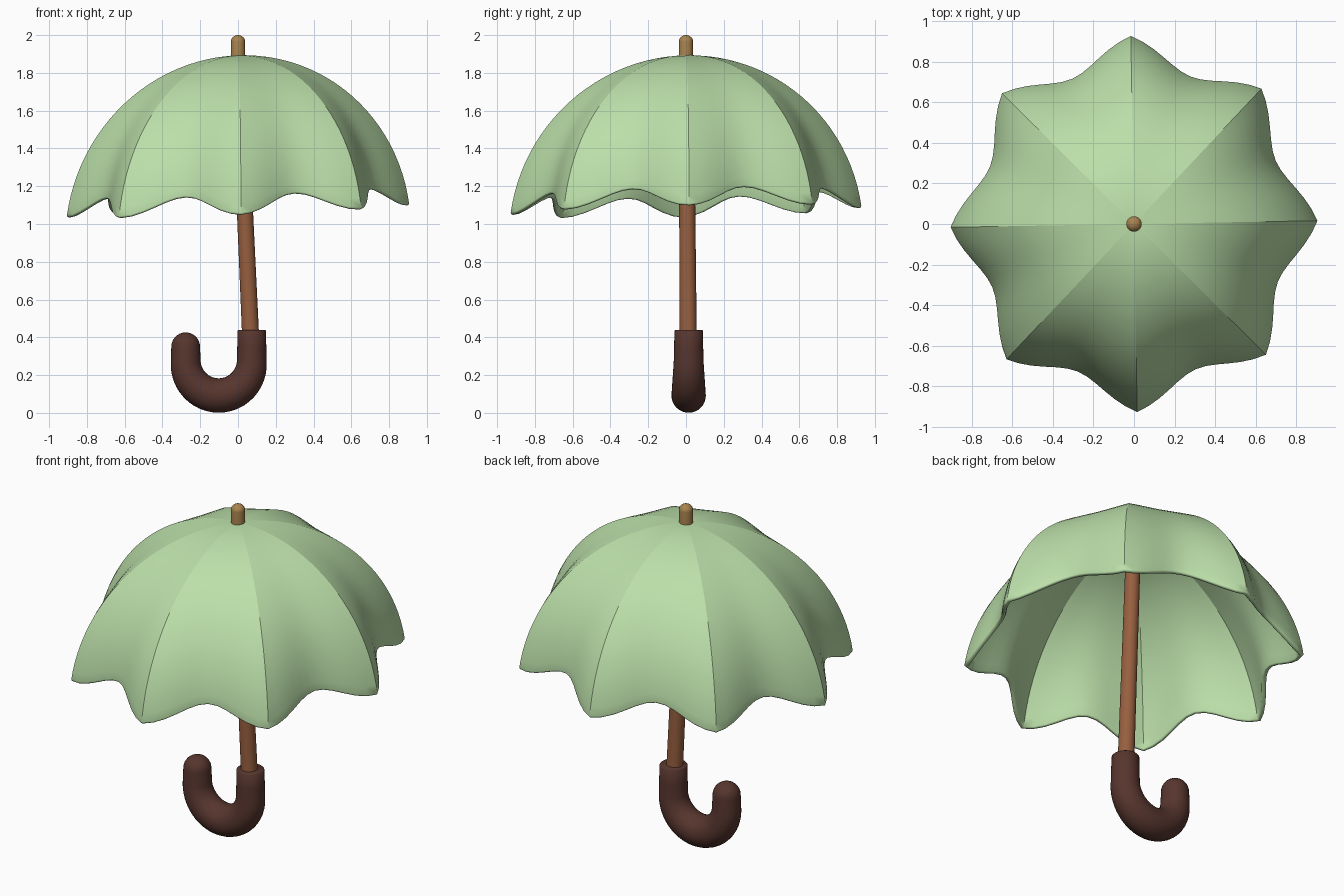
import bpy, bmesh
from math import sin, cos, pi, radians, sqrt
from mathutils import Vector

if "Cube" in bpy.data.objects:
    bpy.data.objects.remove(bpy.data.objects["Cube"])


def material(name, rgb):
    m = bpy.data.materials.new(name)
    m.use_nodes = True
    m.diffuse_color = (*rgb, 1)
    m.node_tree.nodes["Principled BSDF"].inputs["Base Color"].default_value = (*rgb, 1)
    return m


def make_object(name, bm, mat):
    bmesh.ops.recalc_face_normals(bm, faces=bm.faces)
    mesh = bpy.data.meshes.new(name)
    bm.to_mesh(mesh)
    bm.free()
    mesh.materials.append(mat)
    obj = bpy.data.objects.new(name, mesh)
    bpy.context.collection.objects.link(obj)
    return obj


def tube(name, path, mat, sides=32):
    """Sweep a circle along (x, y, z, radius) points lying in an upright plane."""
    bm = bmesh.new()
    pts = [Vector(p[:3]) for p in path]
    rings = []
    for i, p in enumerate(pts):
        along = (pts[min(i + 1, len(pts) - 1)] - pts[max(i - 1, 0)]).normalized()
        u = along.cross(Vector((0, 1, 0))).normalized()
        v = along.cross(u)
        rings.append([bm.verts.new(p + path[i][3] * (u * cos(a) + v * sin(a)))
                      for a in (2 * pi * k / sides for k in range(sides))])
    for a, b in zip(rings, rings[1:]):
        for k in range(sides):
            j = (k + 1) % sides
            bm.faces.new((a[k], a[j], b[j], b[k]))
    bm.faces.new(rings[0])
    bm.faces.new(rings[-1])
    obj = make_object(name, bm, mat)
    bpy.ops.object.select_all(action="DESELECT")
    obj.select_set(True)
    bpy.context.view_layer.objects.active = obj
    bpy.ops.object.shade_smooth_by_angle(angle=radians(50))
    return obj


def round_end(x, y, z, radius, height, steps=8):
    """Path points that close a tube with a dome pointing up."""
    return [(x, y, z + height * sin(a), max(radius * cos(a), 0.002))
            for a in (pi / 2 * i / steps for i in range(steps + 1))]


green = material("canopy green", (0.50, 0.74, 0.40))
brown = material("shaft brown", (0.31, 0.115, 0.05))
dark = material("handle dark brown", (0.095, 0.036, 0.027))
tan = material("finial tan", (0.40, 0.23, 0.075))

# Canopy: eight scooped panels between creased ribs, scalloped at the hem
PANELS, STEPS, RINGS = 8, 12, 24
APEX, RADIUS, DROP = 1.893, 0.915, 0.95
HALF = pi / PANELS


def canopy_point(k, ring):
    f = ring / RINGS
    local = (k % STEPS) / STEPS * 2 * HALF
    wave = sin(local * PANELS / 2) ** 2
    t = f * (radians(82.4) - 0.105 * wave)
    chord = cos(HALF) / cos(local - HALF)
    r = RADIUS * sin(t) * (chord - 0.065 * wave * f * f)
    a = k / STEPS * 2 * HALF + radians(1)
    x, y = r * cos(a), 1.025 * r * sin(a)
    z = APEX - DROP * (1 - cos(t)) + 0.035 * x + 0.02 * y
    return x, y, z


bm = bmesh.new()
count = PANELS * STEPS
top = bm.verts.new((0, 0, APEX))
rows = [[bm.verts.new(canopy_point(k, r)) for k in range(count)]
        for r in range(1, RINGS + 1)]
for k in range(count):
    j = (k + 1) % count
    bm.faces.new((top, rows[0][k], rows[0][j]))
    for a, b in zip(rows, rows[1:]):
        bm.faces.new((a[k], b[k], b[j], a[j]))
for f in bm.faces:
    f.smooth = True
# Keep the rib lines crisp
for k in range(0, count, STEPS):
    line = [top] + [row[k] for row in rows]
    for a, b in zip(line, line[1:]):
        bm.edges.get((a, b)).smooth = False
canopy = make_object("canopy", bm, green)
if canopy.data.polygons[0].normal.z < 0:
    canopy.data.flip_normals()
cloth = canopy.modifiers.new("cloth thickness", "SOLIDIFY")
cloth.thickness = 0.024
cloth.offset = -1
hem = canopy.modifiers.new("rounded hem", "BEVEL")
hem.width = 0.009
hem.segments = 3
hem.limit_method = "ANGLE"
hem.angle_limit = radians(60)

# Leaning shaft
tube("shaft", [(0.067, 0.012, 0.40, 0.045), (0, 0, 1.88, 0.040)], brown)

# Finial on the apex
tube("finial", [(0, 0, 1.85, 0.038)] + round_end(0, 0, 1.965, 0.038, 0.035), tan)

# Hooked handle
Y = 0.014
hook = [(0.072, Y, 0.44, 0.070), (0.072, Y, 0.435, 0.075), (0.073, Y, 0.35, 0.077)]
for i in range(25):
    s = pi * i / 24
    hook.append((-0.102 + 0.175 * cos(s), Y, 0.27 - 0.178 * sin(s),
                 0.079 + 0.012 * sin(s)))
hook += round_end(-0.277, Y, 0.35, 0.076, 0.076)
tube("handle", hook, dark)
